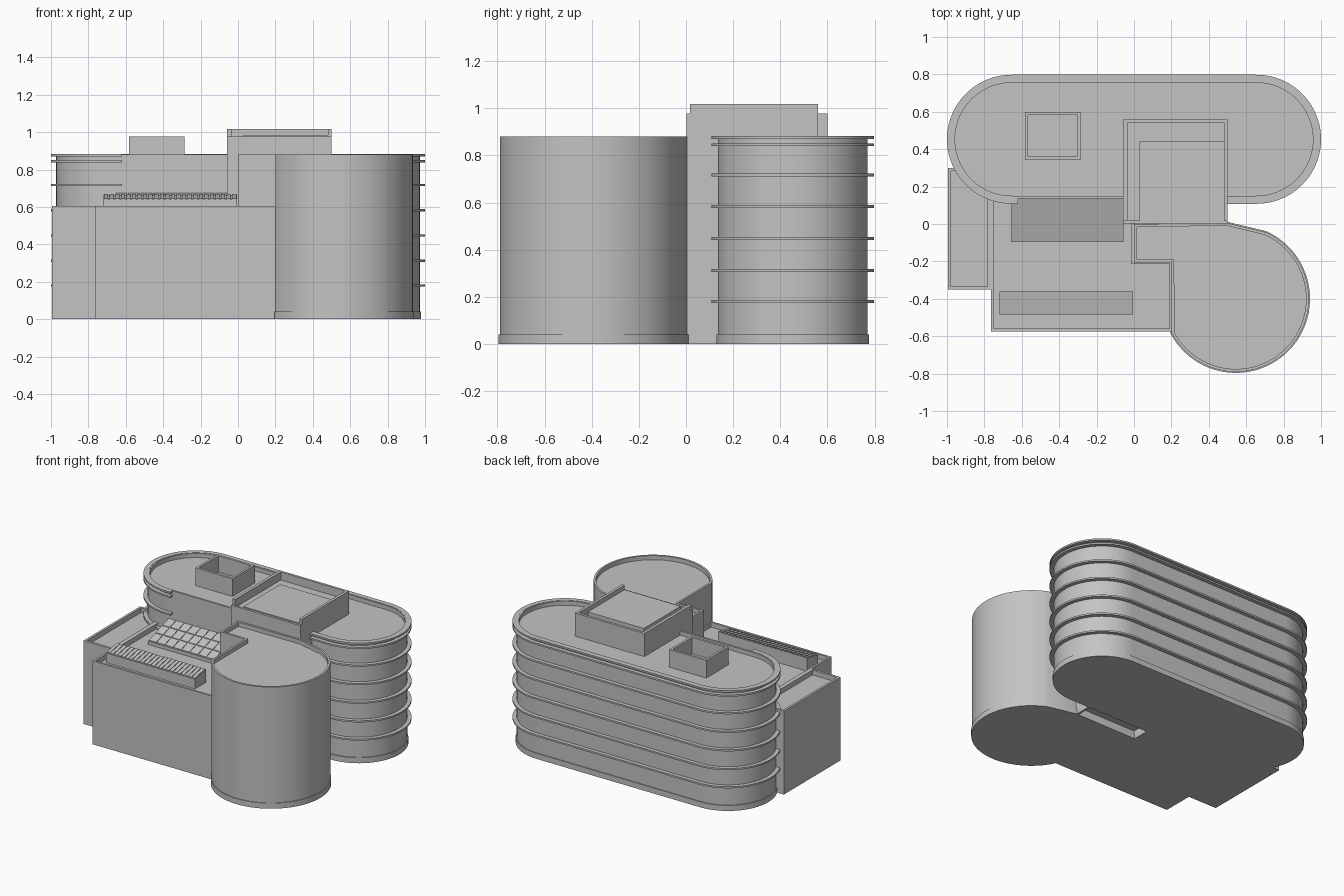
import bpy, math
from mathutils import Vector

cube = bpy.data.objects.get("Cube")
if cube:
    bpy.data.objects.remove(cube, do_unlink=True)

grey = bpy.data.materials.new("concrete_grey")
grey.use_nodes = True
COLOUR = (0.55, 0.55, 0.55, 1)
grey.diffuse_color = COLOUR
grey.node_tree.nodes["Principled BSDF"].inputs["Base Color"].default_value = COLOUR


def make(name, verts, faces):
    mesh = bpy.data.meshes.new(name)
    mesh.from_pydata(verts, [], faces)
    mesh.materials.append(grey)
    obj = bpy.data.objects.new(name, mesh)
    bpy.context.collection.objects.link(obj)
    bpy.ops.object.select_all(action='DESELECT')
    obj.select_set(True)
    bpy.context.view_layer.objects.active = obj
    bpy.ops.object.shade_smooth_by_angle(angle=math.radians(25))
    return obj


def arc(cx, cy, r, a0, a1, n=40):
    angles = [math.radians(a0 + (a1 - a0) * i / n) for i in range(n + 1)]
    return [(cx + r * math.cos(a), cy + r * math.sin(a)) for a in angles]


def rect(x0, x1, y0, y1):
    return [(x0, y0), (x1, y0), (x1, y1), (x0, y1)]


def offset(outline, d):
    """Move a counter-clockwise outline inwards by d with mitred corners."""
    pts = [Vector(p) for p in outline]
    result = []
    for i, p in enumerate(pts):
        e0 = (p - pts[i - 1]).normalized()
        e1 = (pts[(i + 1) % len(pts)] - p).normalized()
        n0, n1 = Vector((-e0.y, e0.x)), Vector((-e1.y, e1.x))
        result.append(tuple(p + (n0 + n1) * d / (1 + n0.dot(n1))))
    return result


def layers(name, loops):
    """Join a stack of (outline, z) loops and cap both ends."""
    n = len(loops[0][0])
    verts = [(x, y, z) for pts, z in loops for x, y in pts]
    faces = [list(range(n))[::-1], list(range(len(verts) - n, len(verts)))]
    for k in range(len(loops) - 1):
        for i in range(n):
            j = (i + 1) % n
            a, b = k * n, (k + 1) * n
            faces.append([a + i, a + j, b + j, b + i])
    return make(name, verts, faces)


def prism(name, outline, z0, z1):
    return layers(name, [(outline, z0), (outline, z1)])


def walled(name, outline, z0, z1, rim, roof):
    """Solid block with a parapet around a sunken roof."""
    inner = offset(outline, rim)
    return layers(name, [(outline, z0), (outline, z1), (inner, z1), (inner, roof)])


def ledge(name, outer, inner, z0, z1):
    """Open-ended band between two matching paths."""
    n = len(outer)
    verts = [(x, y, z) for pts, z in ((outer, z0), (outer, z1), (inner, z1), (inner, z0))
             for x, y in pts]
    faces = [[0, n, 2 * n, 3 * n], [4 * n - 1, 3 * n - 1, 2 * n - 1, n - 1]]
    for k in range(4):
        a, b = k * n, (k + 1) % 4 * n
        faces += [[a + i, a + i + 1, b + i + 1, b + i] for i in range(n - 1)]
    return make(name, verts, faces)


def skylight(name, x0, x1, y0, y1, base, front, back, cols, rows):
    """Sloping wedge covered by a grid of thin glass panels."""
    end = [(y0, base), (y1, base), (y1, back), (y0, front)]
    verts = [(x, y, z) for x in (x0, x1) for y, z in end]
    make(name, verts, [[3, 2, 1, 0], [4, 5, 6, 7]] +
         [[i, (i + 1) % 4, 4 + (i + 1) % 4, 4 + i] for i in range(4)])
    slope, gap, thick = (back - front) / (y1 - y0), 0.004, 0.005
    w, h = (x1 - x0) / cols, (y1 - y0) / rows
    verts, faces = [], []
    for c in range(cols):
        for r in range(rows):
            s = len(verts)
            cell = rect(x0 + c * w + gap, x0 + (c + 1) * w - gap,
                        y0 + r * h + gap, y0 + (r + 1) * h - gap)
            for lift in (0, thick):
                verts += [(x, y, front + (y - y0) * slope + lift) for x, y in cell]
            faces.append([s + 4, s + 5, s + 6, s + 7])
            faces += [[s + i, s + (i + 1) % 4, s + 4 + (i + 1) % 4, s + 4 + i]
                      for i in range(4)]
    make(name + "_panels", verts, faces)


# Long round-ended tower
CX, CY, TOP = 0.655, 0.453, 0.88


def capsule(r):
    return arc(CX, CY, r, -90, 90) + arc(-CX, CY, r, 90, 270)


def ledge_path(r):
    return [(0.5, CY - r)] + capsule(r) + [(-0.62, CY - r)]


walled("tower", capsule(0.317), 0, TOP, 0.015, TOP - 0.03)
prism("tower_plinth", capsule(0.324), 0, 0.04)
for i, z in enumerate((0.18, 0.312, 0.448, 0.583, 0.717, 0.845, 0.876)):
    ledge(f"tower_ledge_{i + 1}", ledge_path(0.345), ledge_path(0.31), z - 0.006, z + 0.006)

# Rounded front wing
wing = ([(0, 0), (0, -0.205), (0.2, -0.205)] +
        arc(0.545, -0.4, 0.39, -152, 66, 72) + [(0.5, 0.005)])
walled("round_wing", wing, 0, TOP, 0.015, TOP - 0.03)
prism("round_wing_plinth", offset(wing, -0.006), 0, 0.04)

# Low front block and side block
low = [(-0.765, -0.575), (0.205, -0.575), (0.205, -0.2), (0, -0.2), (0, 0.16), (-0.765, 0.16)]
walled("low_block", low, 0, 0.605, 0.015, 0.57)
walled("side_block", rect(-0.995, -0.765, -0.35, 0.3), 0, 0.605, 0.017, 0.57)

# Skylights on the low roof
skylight("strip_skylight", -0.72, -0.005, -0.485, -0.36, 0.565, 0.64, 0.665, 24, 1)
skylight("grid_skylight", -0.655, -0.057, -0.095, 0.138, 0.565, 0.595, 0.67, 9, 3)

# Connecting core with its rooftop walls
prism("core", rect(-0.058, 0.5, 0.002, 0.56), 0.06, 0.96)
prism("core_side_wall", rect(0.485, 0.5, 0.002, 0.15), 0, 0.06)
prism("core_front_rim", rect(-0.058, 0.5, 0.002, 0.018), 0.95, 0.978)
prism("core_left_wall", rect(-0.058, -0.036, 0.018, 0.56), 0.95, 1.018)
prism("core_right_wall", rect(0.48, 0.5, 0.018, 0.56), 0.95, 1.018)
prism("core_back_wall", rect(-0.036, 0.48, 0.542, 0.56), 0.95, 1.018)
prism("core_roof_platform", rect(0.03, 0.48, 0.018, 0.44), 0.95, 0.985)

# Open rooftop enclosure
walled("roof_enclosure", rect(-0.583, -0.285, 0.343, 0.6), 0.84, 0.978, 0.017, 0.86)
